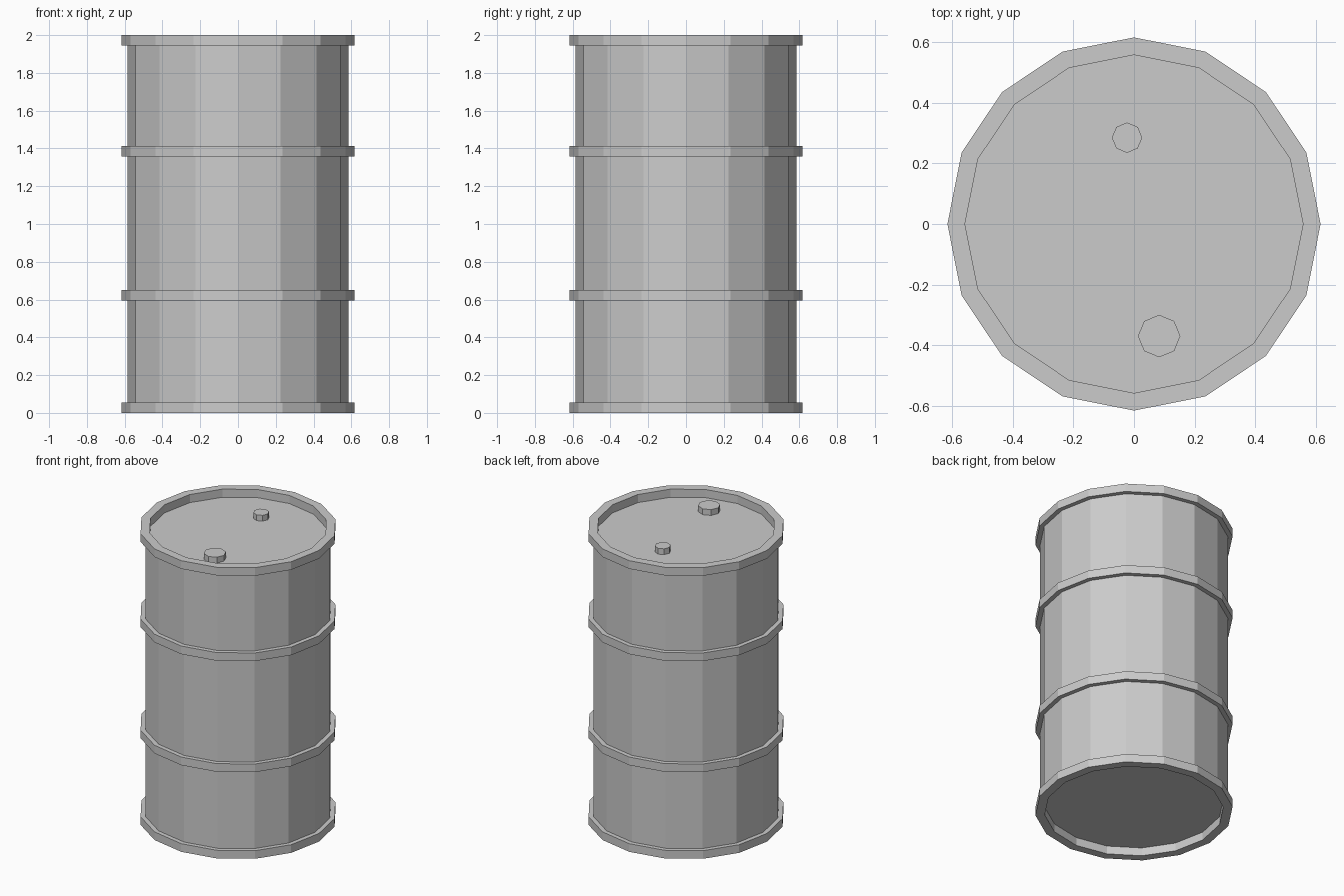
import bpy, bmesh, math

if "Cube" in bpy.data.objects:
    bpy.data.objects.remove(bpy.data.objects["Cube"])

R_BODY, R_HOOP, R_LID = 0.586, 0.616, 0.558   # wall, hoop and recessed lid radii
HOOP = 0.056                                  # hoop height
LID_Z = 2.0 - HOOP


def lathe(name, profile, sides, loc=(0, 0, 0)):
    """Revolve an open (radius, z) profile, bottom to top, and cap both ends."""
    bm = bmesh.new()
    rings = []
    for r, z in profile:
        rings.append([bm.verts.new((r * math.cos(2 * math.pi * i / sides),
                                    r * math.sin(2 * math.pi * i / sides), z))
                      for i in range(sides)])
    for a, b in zip(rings, rings[1:]):
        for i in range(sides):
            j = (i + 1) % sides
            bm.faces.new((a[i], a[j], b[j], b[i]))
    bm.faces.new(rings[0][::-1])
    bm.faces.new(rings[-1])
    bmesh.ops.recalc_face_normals(bm, faces=bm.faces)
    mesh = bpy.data.meshes.new(name)
    bm.to_mesh(mesh)
    bm.free()
    obj = bpy.data.objects.new(name, mesh)
    obj.location = loc
    bpy.context.collection.objects.link(obj)
    return obj


# Drum shell: recessed bottom, bottom rim, two hoops, top rim, recessed lid
profile = [(R_LID, HOOP), (R_LID, 0), (R_HOOP, 0), (R_HOOP, HOOP), (R_BODY, HOOP)]
for z in (0.595, 1.358):
    profile += [(R_BODY, z), (R_HOOP, z), (R_HOOP, z + HOOP), (R_BODY, z + HOOP)]
profile += [(R_BODY, LID_Z), (R_HOOP, LID_Z), (R_HOOP, 2), (R_LID, 2), (R_LID, LID_Z)]
lathe("drum_shell", profile, 16)

# Octagonal bung caps on the lid
for name, x, y, r in (("large_bung", 0.083, -0.37, 0.07),
                      ("small_bung", -0.023, 0.285, 0.05)):
    lathe(name, [(r, -0.01), (r, 0.04)], 8, (x, y, LID_Z))
